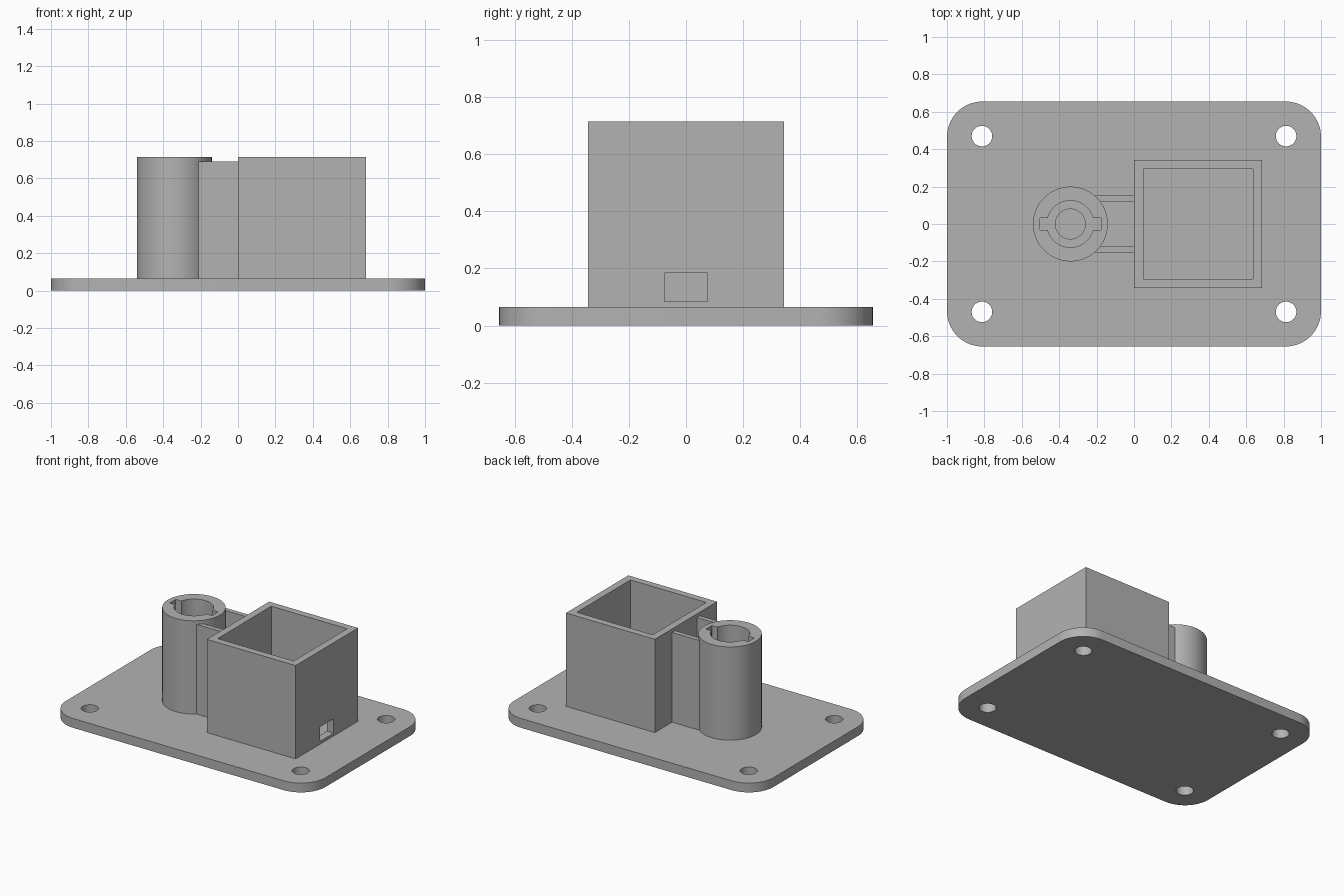
import bpy
import bmesh
import math

cube = bpy.data.objects.get("Cube")
if cube:
    bpy.data.objects.remove(cube, do_unlink=True)

grey = bpy.data.materials.new("plain grey")
grey.use_nodes = True
grey.diffuse_color = (0.45, 0.45, 0.45, 1)
grey.node_tree.nodes["Principled BSDF"].inputs["Base Color"].default_value = grey.diffuse_color

BASE_TOP, TOP = 0.065, 0.715
TUBE_X = -0.34


def prism(name, outline, z0, z1):
    """Extrude a flat outline from z0 to z1."""
    bm = bmesh.new()
    face = bm.faces.new([bm.verts.new((x, y, z0)) for x, y in outline])
    up = bmesh.ops.extrude_face_region(bm, geom=[face])["geom"]
    bmesh.ops.translate(bm, vec=(0, 0, z1 - z0),
                        verts=[v for v in up if isinstance(v, bmesh.types.BMVert)])
    bmesh.ops.recalc_face_normals(bm, faces=bm.faces)
    mesh = bpy.data.meshes.new(name)
    bm.to_mesh(mesh)
    bm.free()
    mesh.materials.append(grey)
    obj = bpy.data.objects.new(name, mesh)
    bpy.context.collection.objects.link(obj)
    return obj


def rect(x0, x1, y0, y1):
    return [(x0, y0), (x1, y0), (x1, y1), (x0, y1)]


def circle(cx, cy, r, n=64):
    return [(cx + r * math.cos(math.tau * i / n), cy + r * math.sin(math.tau * i / n))
            for i in range(n)]


def rounded_rect(hx, hy, r, steps=16):
    points = []
    for k, (sx, sy) in enumerate([(1, 1), (-1, 1), (-1, -1), (1, -1)]):
        for i in range(steps + 1):
            a = math.pi / 2 * (k + i / steps)
            points.append((sx * (hx - r) + r * math.cos(a), sy * (hy - r) + r * math.sin(a)))
    return points


def select(obj):
    bpy.ops.object.select_all(action='DESELECT')
    obj.select_set(True)
    bpy.context.view_layer.objects.active = obj


def cut(obj, cutters):
    """Subtract the cutters, then discard them."""
    select(obj)
    for cutter in cutters:
        mod = obj.modifiers.new("cut", 'BOOLEAN')
        mod.operation, mod.solver, mod.object = 'DIFFERENCE', 'EXACT', cutter
        bpy.ops.object.modifier_apply(modifier=mod.name)
        bpy.data.objects.remove(cutter, do_unlink=True)


def smooth(obj):
    select(obj)
    bpy.ops.object.shade_smooth_by_angle(angle=math.radians(30))


# Base plate with four screw holes
plate = prism("base_plate", rounded_rect(1, 0.655, 0.19), 0, BASE_TOP)
cut(plate, [prism("screw_hole", circle(sx * 0.813, sy * 0.47, 0.055, 40), -0.1, 0.2)
            for sx in (-1, 1) for sy in (-1, 1)])
smooth(plate)

# Open box with a small cable window
box = prism("open_box", rect(0, 0.685, -0.343, 0.343), BASE_TOP, TOP)
cut(box, [prism("box_cavity", rect(0.05, 0.635, -0.295, 0.295), 0, 1),
          prism("window", rect(0.6, 0.75, -0.075, 0.075), 0.085, 0.185)])

# Round socket: narrow bore, wide counterbore, two key slots
socket = prism("round_socket", circle(TUBE_X, 0, 0.2), BASE_TOP, TOP)
LEDGE = 0.35
cut(socket, [prism("narrow_bore", circle(TUBE_X, 0, 0.08), 0, 1),
             prism("wide_bore", circle(TUBE_X, 0, 0.125), LEDGE, 1),
             prism("key_slots", rect(TUBE_X - 0.163, TUBE_X + 0.163, -0.033, 0.033), LEDGE, 1)])
smooth(socket)

# Two walls forming the channel between socket and box
for side, name in ((-1, "front_channel_wall"), (1, "back_channel_wall")):
    y0, y1 = sorted((side * 0.12, side * 0.153))
    prism(name, rect(-0.23, 0.01, y0, y1), BASE_TOP, 0.69)
